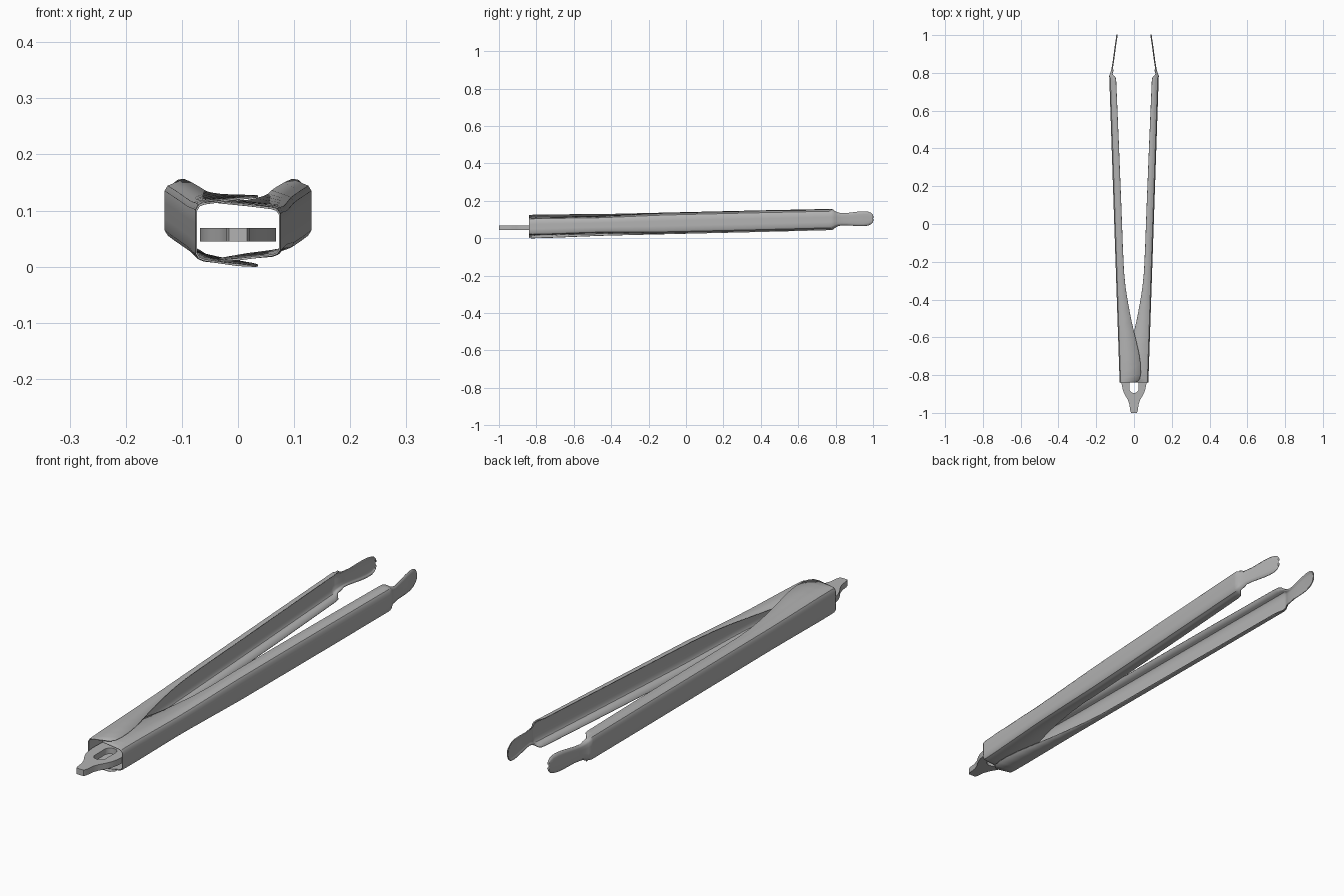
import bpy
import bmesh
import math

cube = bpy.data.objects.get("Cube")
if cube:
    bpy.data.objects.remove(cube, do_unlink=True)

steel = bpy.data.materials.new("grey_steel")
steel.use_nodes = True
grey = (0.45, 0.45, 0.45, 1)
steel.diffuse_color = grey
steel.node_tree.nodes["Principled BSDF"].inputs["Base Color"].default_value = grey


def centre_height(y):
    return 0.062 + 0.0235 * (y + 0.84)


def wall_x(y):
    return 0.073 + 0.034 * (y + 0.84)


def finish(obj, angle):
    obj.data.materials.append(steel)
    bpy.ops.object.select_all(action="DESELECT")
    obj.select_set(True)
    bpy.context.view_layer.objects.active = obj
    bpy.ops.object.shade_smooth_by_angle(angle=math.radians(angle))


# Channel: y, flange edge x, half height at the edge
channel = [
    (-0.84, 0.0, 0.058), (-0.836, -0.018, 0.059), (-0.82, -0.031, 0.06),
    (-0.79, -0.036, 0.06), (-0.74, -0.035, 0.06), (-0.68, -0.026, 0.059),
    (-0.62, -0.012, 0.058), (-0.57, 0.0, 0.057), (-0.5, 0.016, 0.056),
    (-0.42, 0.031, 0.055), (-0.34, 0.044, 0.055), (-0.25, 0.053, 0.055),
    (-0.12, 0.059, 0.055), (0.1, 0.067, 0.055), (0.4, 0.079, 0.055),
    (0.755, 0.094, 0.054), (0.775, 0.097, 0.054), (0.785, 0.106, 0.052),
]
# Gripping tongue: y, outer x, half height
tongue = [
    (0.795, 0.124, 0.044), (0.81, 0.119, 0.036), (0.83, 0.115, 0.032),
    (0.86, 0.11, 0.032), (0.89, 0.106, 0.035), (0.92, 0.102, 0.038),
    (0.95, 0.098, 0.039), (0.975, 0.094, 0.036), (0.99, 0.092, 0.029),
    (0.997, 0.091, 0.02), (1.0, 0.09, 0.008),
]


def make_arm(name, side, nested):
    stations = []
    for y, edge, half in channel:
        tuck = nested * min(1, max(0, (-0.1 - y) / 0.4))
        stations.append((y, wall_x(y), edge, half - tuck))
    for y, wall, half in tongue:
        stations.append((y, wall, wall - (0.01 if y < 0.82 else 0.004), half))
    bm = bmesh.new()
    rows = []
    for y, wall, edge, half in stations:
        bend = min(0.013, (wall - edge) * 0.6)
        upper = [(edge, 1), (wall - bend, 0.84), (wall - bend * 0.35, 0.78),
                 (wall, 0.64), (wall, 0.25)]
        section = upper + [(x, -z) for x, z in reversed(upper)]
        rows.append([bm.verts.new((side * x, y, centre_height(y) + z * half))
                     for x, z in section])
    for a, b in zip(rows, rows[1:]):
        for i in range(len(a) - 1):
            quad = [a[i], b[i], b[i + 1], a[i + 1]]
            bm.faces.new(quad if side > 0 else quad[::-1])
    mesh = bpy.data.meshes.new(name)
    bm.to_mesh(mesh)
    bm.free()
    obj = bpy.data.objects.new(name, mesh)
    bpy.context.collection.objects.link(obj)
    finish(obj, 35)
    sheet = obj.modifiers.new("sheet_thickness", "SOLIDIFY")
    sheet.thickness = 0.003
    sheet.offset = -1


make_arm("right_outer_arm", -1, 0)
make_arm("left_inner_arm", 1, 0.01)

# Locking pull tab with an elongated hole
outline = [(0.016, -1.0), (0.021, -0.985), (0.024, -0.955), (0.033, -0.93),
           (0.048, -0.905), (0.059, -0.88), (0.065, -0.85), (0.068, -0.82),
           (0.066, -0.77), (0.055, -0.745)]
outline += [(-x, y) for x, y in reversed(outline)]
hole = []
for i in range(24):
    a = math.tau * i / 24
    shift = 0.03 if math.sin(a) >= 0 else -0.03
    hole.append((0.025 * math.cos(a), -0.84 + shift + 0.025 * math.sin(a)))

curve = bpy.data.curves.new("pull_tab", "CURVE")
curve.dimensions = "2D"
curve.fill_mode = "BOTH"
curve.extrude = 0.012
for path in (outline, hole):
    spline = curve.splines.new("POLY")
    spline.points.add(len(path) - 1)
    for point, (x, y) in zip(spline.points, path):
        point.co = (x, y, 0, 1)
    spline.use_cyclic_u = True
tab = bpy.data.objects.new("pull_tab", curve)
bpy.context.collection.objects.link(tab)
tab.location.z = 0.057
bpy.ops.object.select_all(action="DESELECT")
tab.select_set(True)
bpy.context.view_layer.objects.active = tab
bpy.ops.object.convert(target="MESH")
finish(bpy.context.view_layer.objects.active, 40)
